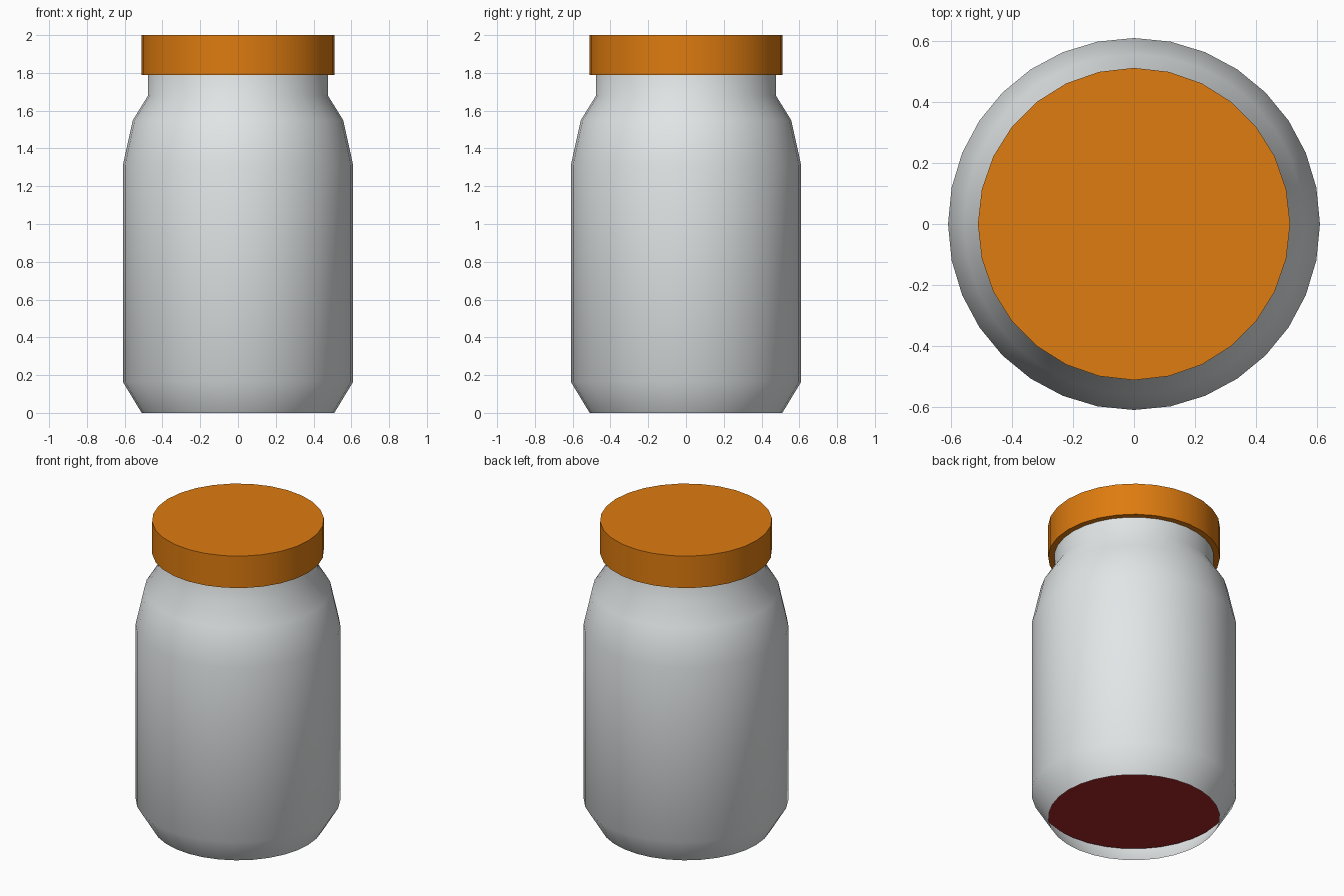
import bpy, bmesh, math

cube = bpy.data.objects.get("Cube")
if cube:
    bpy.data.objects.remove(cube, do_unlink=True)


def material(name, color):
    mat = bpy.data.materials.new(name)
    mat.use_nodes = True
    mat.diffuse_color = (*color, 1)
    mat.node_tree.nodes["Principled BSDF"].inputs["Base Color"].default_value = (*color, 1)
    return mat


def lathe(name, profile, sides, mat, capped):
    """Revolve (radius, height) points around z, optionally closing both ends."""
    bm = bmesh.new()
    rings = []
    for r, z in profile:
        angles = [math.tau * i / sides for i in range(sides)]
        rings.append([bm.verts.new((r * math.cos(a), r * math.sin(a), z)) for a in angles])
    for low, high in zip(rings, rings[1:]):
        for i in range(sides):
            j = (i + 1) % sides
            bm.faces.new((low[i], low[j], high[j], high[i]))
    if capped:
        bm.faces.new(rings[0][::-1])
        bm.faces.new(rings[-1])
    mesh = bpy.data.meshes.new(name)
    bm.to_mesh(mesh)
    bm.free()
    mesh.materials.append(mat)
    obj = bpy.data.objects.new(name, mesh)
    bpy.context.collection.objects.link(obj)
    bpy.ops.object.select_all(action='DESELECT')
    obj.select_set(True)
    bpy.context.view_layer.objects.active = obj
    bpy.ops.object.shade_smooth_by_angle(angle=math.radians(50))
    return obj


glass = material("pale glass", (0.76, 0.79, 0.80))
orange = material("orange lid", (0.73, 0.20, 0.005))
red = material("dark red filling", (0.40, 0.018, 0.022))

# Glass shell, open at the foot and under the lid
lathe("jar_glass", [(0.51, 0), (0.61, 0.165), (0.61, 1.31), (0.557, 1.55),
                    (0.476, 1.68), (0.476, 1.9)], 32, glass, False)

# Filling just inside the glass, its floor raised above the foot
lathe("filling", [(0.565, 0.11), (0.595, 0.18), (0.595, 1.3), (0.56, 1.45)], 32, red, True)

# Screw lid
lathe("lid", [(0.512, 1.79), (0.512, 2.0)], 28, orange, True)
